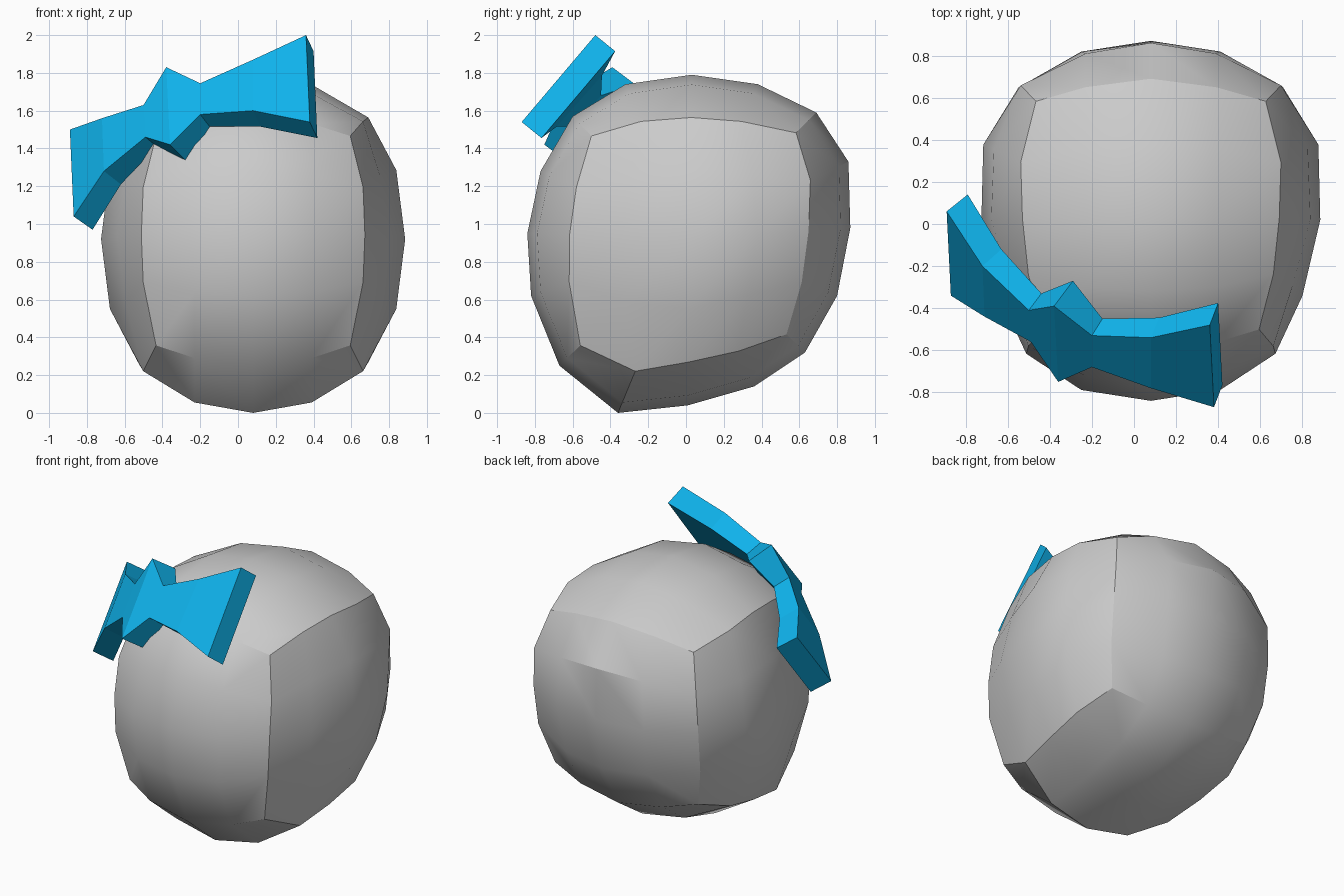
import bpy, bmesh, math
from mathutils import Vector

if "Cube" in bpy.data.objects:
    bpy.data.objects.remove(bpy.data.objects["Cube"])

# Side profile of the head (y, z): clockwise from the top towards the back
PROFILE = [(0.03, 1.79), (0.38, 1.74), (0.69, 1.59), (0.86, 1.33),
           (0.87, 0.98), (0.80, 0.62), (0.63, 0.32), (0.36, 0.14),
           (0.01, 0.04), (-0.36, 0.0), (-0.67, 0.25), (-0.82, 0.62),
           (-0.84, 0.95), (-0.77, 1.28), (-0.60, 1.57), (-0.32, 1.74)]
CENTRE_X, CENTRE = 0.08, Vector((0.02, 0.92))


def finish(bm, name):
    bmesh.ops.recalc_face_normals(bm, faces=bm.faces)
    mesh = bpy.data.meshes.new(name)
    bm.to_mesh(mesh)
    bm.free()
    obj = bpy.data.objects.new(name, mesh)
    bpy.context.collection.objects.link(obj)
    return obj


def head_point(i, j, k):
    """Map a point of a 4x4x4 cube grid (-2..2) onto the rounded head."""
    side = abs(i)
    ring = max(abs(j), abs(k))
    n = round(math.atan2(j, k) / (math.pi / 8)) % 16
    rel = Vector(PROFILE[n]) - CENTRE
    sgn = (j > 0) - (j < 0)
    kind = (0, 1, 2, 1)[n % 4]          # middle, between, corner
    if ring == 2:
        scale = (1, 0.94, (0.74, 0.76, 0.84)[kind])[side]
        dx = (0, 0.31 + (0.02 if kind == 0 and abs(j) == 2 else 0),
              (0.61, 0.60, 0.53)[kind] * (1 + 0.03 * sgn))[side]
    elif ring == 1:
        scale = (0.42, 0, 0.50)[kind]
        dx = (0.758, 0, 0.71)[kind] * (1 + 0.05 * sgn)
    else:
        scale, dx = 0, 0.805
    y, z = CENTRE + rel * scale
    return (CENTRE_X + math.copysign(dx, i), y, z)


# Head: rounded cube with a flat jaw
bm = bmesh.new()
verts = {}


def vert(key):
    if key not in verts:
        verts[key] = bm.verts.new(head_point(*key))
    return verts[key]


for axis in range(3):
    for s in (-2, 2):
        for a in range(-2, 2):
            for b in range(-2, 2):
                quad = []
                for u, v in ((a, b), (a + 1, b), (a + 1, b + 1), (a, b + 1)):
                    key = [u, v]
                    key.insert(axis, s)
                    quad.append(vert(tuple(key)))
                bm.faces.new(quad)
head = finish(bm, "head")
bpy.ops.object.select_all(action='DESELECT')
head.select_set(True)
bpy.context.view_layer.objects.active = head
bpy.ops.object.shade_smooth_by_angle(angle=math.radians(30))

# Bow columns: outer top, outer bottom, inward thickness
BOW = [((-0.89, 0.06, 1.50), (-0.87, -0.34, 1.04), (0.10, 0.08, -0.07)),
       ((-0.72, -0.20, 1.56), (-0.71, -0.44, 1.28), (0.09, 0.08, -0.07)),
       ((-0.50, -0.41, 1.63), (-0.49, -0.56, 1.46), (0.06, 0.08, -0.05)),
       ((-0.38, -0.39, 1.83), (-0.36, -0.75, 1.42), (0.09, 0.12, -0.09)),
       ((-0.20, -0.53, 1.745), (-0.20, -0.68, 1.58), (0.05, 0.08, -0.065)),
       ((0.08, -0.54, 1.87), (0.08, -0.78, 1.60), (0.04, 0.095, -0.085)),
       ((0.36, -0.48, 2.00), (0.38, -0.87, 1.54), (0.04, 0.105, -0.085))]

# Hair bow: thick ribbon swept through the columns
bm = bmesh.new()
cols = []
for top, bottom, inward in BOW:
    t, b, d = Vector(top), Vector(bottom), Vector(inward)
    cols.append([bm.verts.new(p) for p in (t, b, b + d, t + d)])
for p, q in zip(cols, cols[1:]):
    for n in range(4):
        m = (n + 1) % 4
        bm.faces.new((p[n], p[m], q[m], q[n]))
bm.faces.new(cols[0])
bm.faces.new(cols[-1])
bow = finish(bm, "hair_bow")
blue = bpy.data.materials.new("bow_blue")
blue.diffuse_color = (0.005, 0.46, 0.855, 1)
blue.use_nodes = True
blue.node_tree.nodes["Principled BSDF"].inputs["Base Color"].default_value = blue.diffuse_color
bow.data.materials.append(blue)
